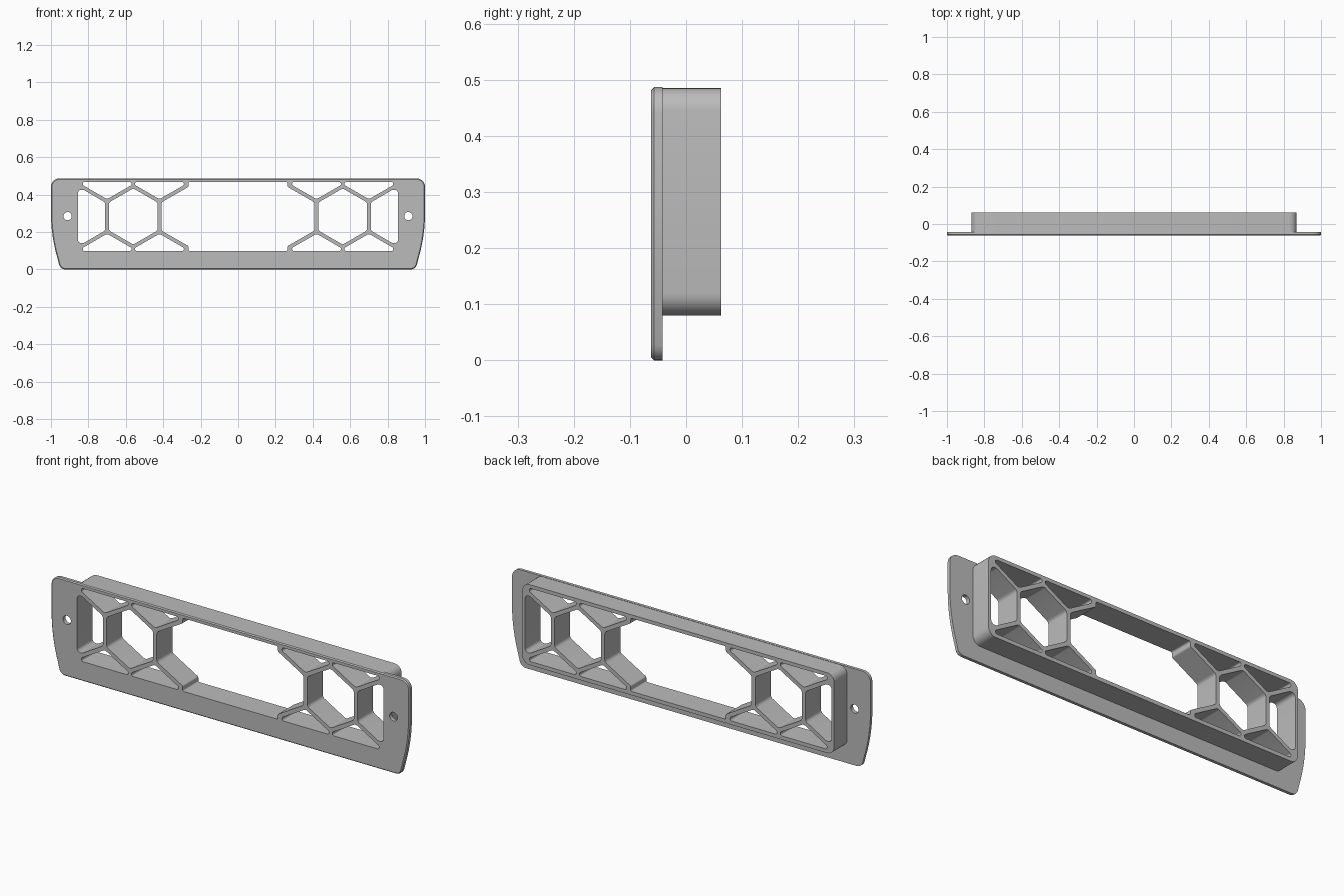
import bpy, bmesh, math
from mathutils import Vector

cube = bpy.data.objects.get("Cube")
if cube:
    bpy.data.objects.remove(cube, do_unlink=True)

FRONT, STEP, BACK = -0.062, -0.042, 0.062   # depth levels
TOP, BOTTOM = 0.4675, 0.099                 # window limits
MID = (TOP + BOTTOM) / 2
PITCH, GAP = 0.28, 0.13                     # honeycomb spacing, inner apothem
R = GAP / math.cos(math.pi / 6)             # inner cell radius
CHAMFER = 0.005


def rounded(points, steps=6):
    """Fillet the corners of a polygon given as (x, z, radius)."""
    out = []
    for i, (x, z, r) in enumerate(points):
        p = Vector((x, z))
        if r == 0:
            out.append(p)
            continue
        a = (Vector(points[i - 1][:2]) - p).normalized()
        b = (Vector(points[(i + 1) % len(points)][:2]) - p).normalized()
        half = a.angle(b) / 2
        centre = p + (a + b).normalized() * (r / math.sin(half))
        start = p + a * (r / math.tan(half)) - centre
        sweep = start.angle_signed(p + b * (r / math.tan(half)) - centre)
        for k in range(steps + 1):
            t = -sweep * k / steps
            c, s = math.cos(t), math.sin(t)
            out.append(centre + Vector((start.x * c - start.y * s,
                                        start.x * s + start.y * c)))
    return out


def mirror_x(loop):
    return [Vector((-p.x, p.y)) for p in loop]


def mirror_z(loop):
    return [Vector((p.x, 2 * MID - p.y)) for p in loop]


def inset(loop, d):
    """Move a counter-clockwise loop inwards."""
    out = []
    for i, p in enumerate(loop):
        t = (loop[(i + 1) % len(loop)] - loop[i - 1]).normalized()
        out.append(p + Vector((-t.y, t.x)) * d)
    return out


# Plate outline: straight top, sides curving in towards the bottom
side = [(1 - 0.6 * (0.3 - z) ** 2, z, 0) for z in
        [0.06 + 0.03 * k for k in range(9)]]
right = [(0.95, 0, 0.035)] + side + [(1, 0.487, 0.045)]
left = [(-x, z, r) for x, z, r in reversed(right)]
plate = rounded(right + left)

# Sleeve outline behind the plate
sleeve = rounded([(-0.87, 0.08, 0.04), (0.87, 0.08, 0.04),
                  (0.87, 0.4855, 0.04), (-0.87, 0.4855, 0.04)])

# Honeycomb cells on one side
cell_x = -2 * PITCH
hexagon = rounded([(cell_x + R * math.sin(k * math.pi / 3),
                    MID + R * math.cos(k * math.pi / 3), 0.02) for k in range(6)])
end_cell = rounded([(-0.855, 0.426, 0.018), (-0.826, 0.426, 0.02),
                    (-0.71, MID + R / 2, 0.02), (-0.71, MID - R / 2, 0.02),
                    (-0.826, 2 * MID - 0.426, 0.02),
                    (-0.855, 2 * MID - 0.426, 0.018)])
openings = [hexagon, end_cell]
row = PITCH * math.sqrt(3) / 2
for cx in (-2.5 * PITCH, -1.5 * PITCH):
    tip = MID + row - R
    shoulder = MID + row - R / 2
    wedge = rounded([(cx, tip, 0.02), (cx + GAP, shoulder, 0.008),
                     (cx + GAP, TOP, 0.008), (cx - GAP, TOP, 0.008),
                     (cx - GAP, shoulder, 0.008)])
    openings += [wedge, mirror_z(wedge)]
openings += [mirror_x(o) for o in openings]

# Wide middle window with stub struts at its corners
quarter = [(-0.41, MID + R / 2, 0.02), (-0.265, 0.4415, 0.01), (-0.265, TOP, 0.008)]
upper = quarter + [(-x, z, r) for x, z, r in reversed(quarter)]
openings.append(rounded(upper + [(x, 2 * MID - z, r) for x, z, r in reversed(upper)]))

# Screw holes
screw = [Vector((-0.911 + 0.022 * math.cos(a), 0.285 + 0.022 * math.sin(a)))
         for a in [k * math.pi / 16 for k in range(32)]]
screws = [screw, mirror_x(screw)]

bm = bmesh.new()


def ring(loop, y):
    verts = [bm.verts.new((p.x, y, p.y)) for p in loop]
    return verts, [bm.edges.new((v, verts[(i + 1) % len(verts)]))
                   for i, v in enumerate(verts)]


def wall(a, b):
    n = len(a[0])
    for i in range(n):
        j = (i + 1) % n
        bm.faces.new((a[0][i], a[0][j], b[0][j], b[0][i]))


def cap(rings):
    bmesh.ops.triangle_fill(bm, use_beauty=True, normal=(0, 1, 0),
                            edges=[e for r in rings for e in r[1]])


# Rings at each depth, then the caps and walls between them
plate_front = ring(inset(plate, CHAMFER), FRONT)
plate_edge = ring(plate, FRONT + CHAMFER)
plate_back = ring(plate, STEP)
sleeve_front, sleeve_back = ring(sleeve, STEP), ring(sleeve, BACK)
open_front = [ring(o, FRONT) for o in openings]
open_back = [ring(o, BACK) for o in openings]
screw_front = [ring(s, FRONT) for s in screws]
screw_back = [ring(s, STEP) for s in screws]

cap([plate_front] + open_front + screw_front)
cap([plate_back, sleeve_front] + screw_back)
cap([sleeve_back] + open_back)
wall(plate_front, plate_edge)
wall(plate_edge, plate_back)
wall(sleeve_front, sleeve_back)
for a, b in zip(open_front + screw_front, open_back + screw_back):
    wall(a, b)
bmesh.ops.recalc_face_normals(bm, faces=bm.faces)

mesh = bpy.data.meshes.new("vent_bezel")
bm.to_mesh(mesh)
bm.free()
bezel = bpy.data.objects.new("vent_bezel", mesh)
bpy.context.collection.objects.link(bezel)

# Plain grey plastic
grey = bpy.data.materials.new("grey_plastic")
grey.use_nodes = True
grey.diffuse_color = (0.5, 0.5, 0.5, 1)
grey.node_tree.nodes["Principled BSDF"].inputs["Base Color"].default_value = (0.5, 0.5, 0.5, 1)
mesh.materials.append(grey)

bpy.ops.object.select_all(action='DESELECT')
bezel.select_set(True)
bpy.context.view_layer.objects.active = bezel
bpy.ops.object.shade_smooth_by_angle(angle=math.radians(30))
